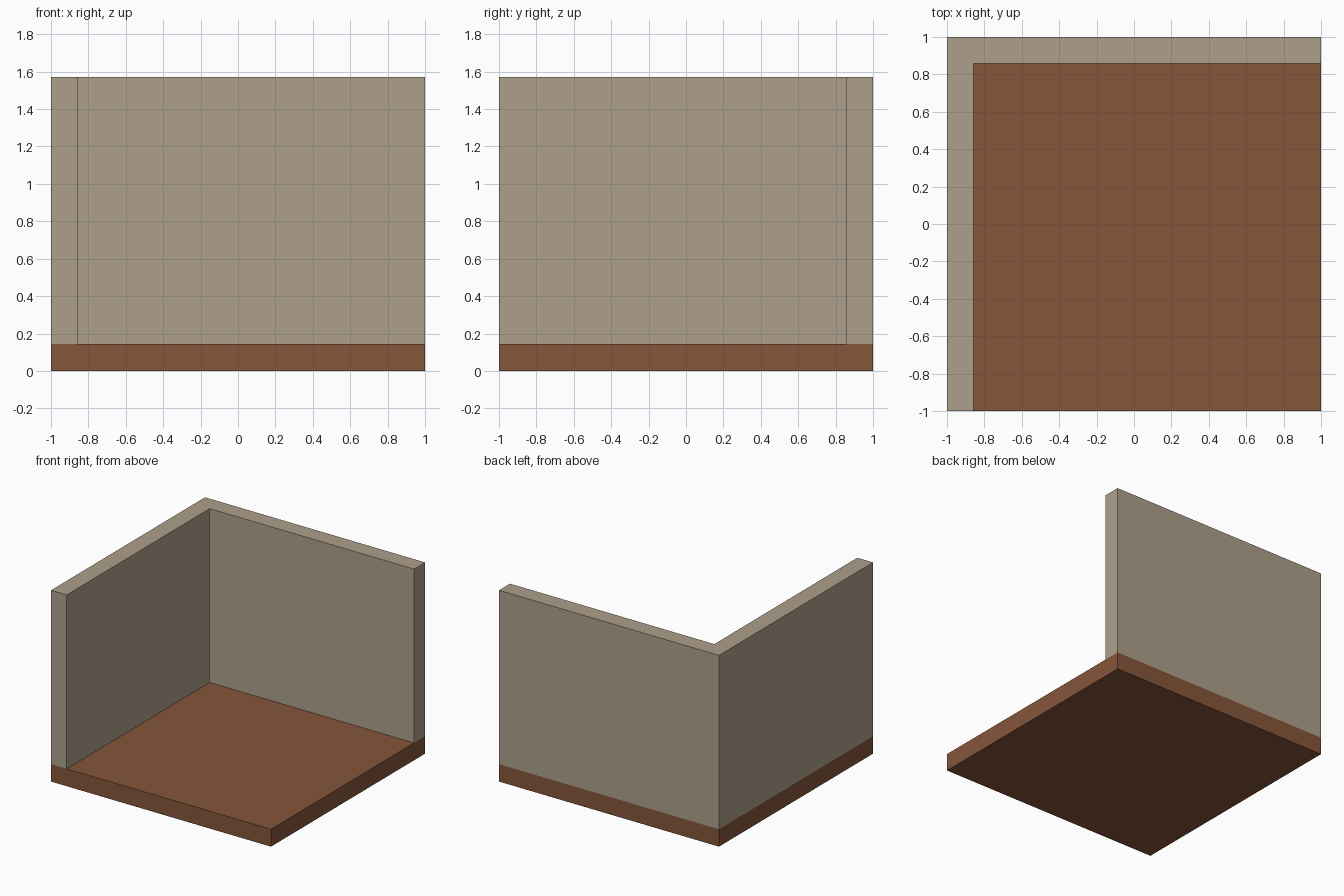
import bpy
import bmesh

cube = bpy.data.objects.get("Cube")
if cube:
    bpy.data.objects.remove(cube, do_unlink=True)

THICK = 1 / 7      # floor and wall thickness
TOP = 11 / 7       # overall height
INNER = 1 - THICK  # inner wall face


def make_material(name, rgb):
    mat = bpy.data.materials.new(name)
    mat.use_nodes = True
    color = (*rgb, 1)
    mat.diffuse_color = color
    bsdf = next(n for n in mat.node_tree.nodes if n.type == "BSDF_PRINCIPLED")
    bsdf.inputs["Base Color"].default_value = color
    return mat


def extrude_profile(name, points, bottom, top, mat):
    """Extrude a counter-clockwise floor plan from bottom to top."""
    bm = bmesh.new()
    base = bm.faces.new([bm.verts.new((x, y, bottom)) for x, y in points])
    result = bmesh.ops.extrude_face_region(bm, geom=[base], use_keep_orig=True)
    verts = [g for g in result["geom"] if isinstance(g, bmesh.types.BMVert)]
    bmesh.ops.translate(bm, verts=verts, vec=(0, 0, top - bottom))
    bmesh.ops.recalc_face_normals(bm, faces=bm.faces)
    mesh = bpy.data.meshes.new(name)
    bm.to_mesh(mesh)
    bm.free()
    mesh.materials.append(mat)
    obj = bpy.data.objects.new(name, mesh)
    bpy.context.collection.objects.link(obj)
    return obj


wood = make_material("brown_floor", (0.235, 0.093, 0.042))
plaster = make_material("beige_wall", (0.423, 0.352, 0.258))

# Square floor slab
extrude_profile("floor", [(-1, -1), (1, -1), (1, 1), (-1, 1)], 0, THICK, wood)

# L-shaped corner wall along the right side and the back
corner = [(-1, -1), (-INNER, -1), (-INNER, INNER), (1, INNER), (1, 1), (-1, 1)]
extrude_profile("corner_walls", corner, THICK, TOP, plaster)
